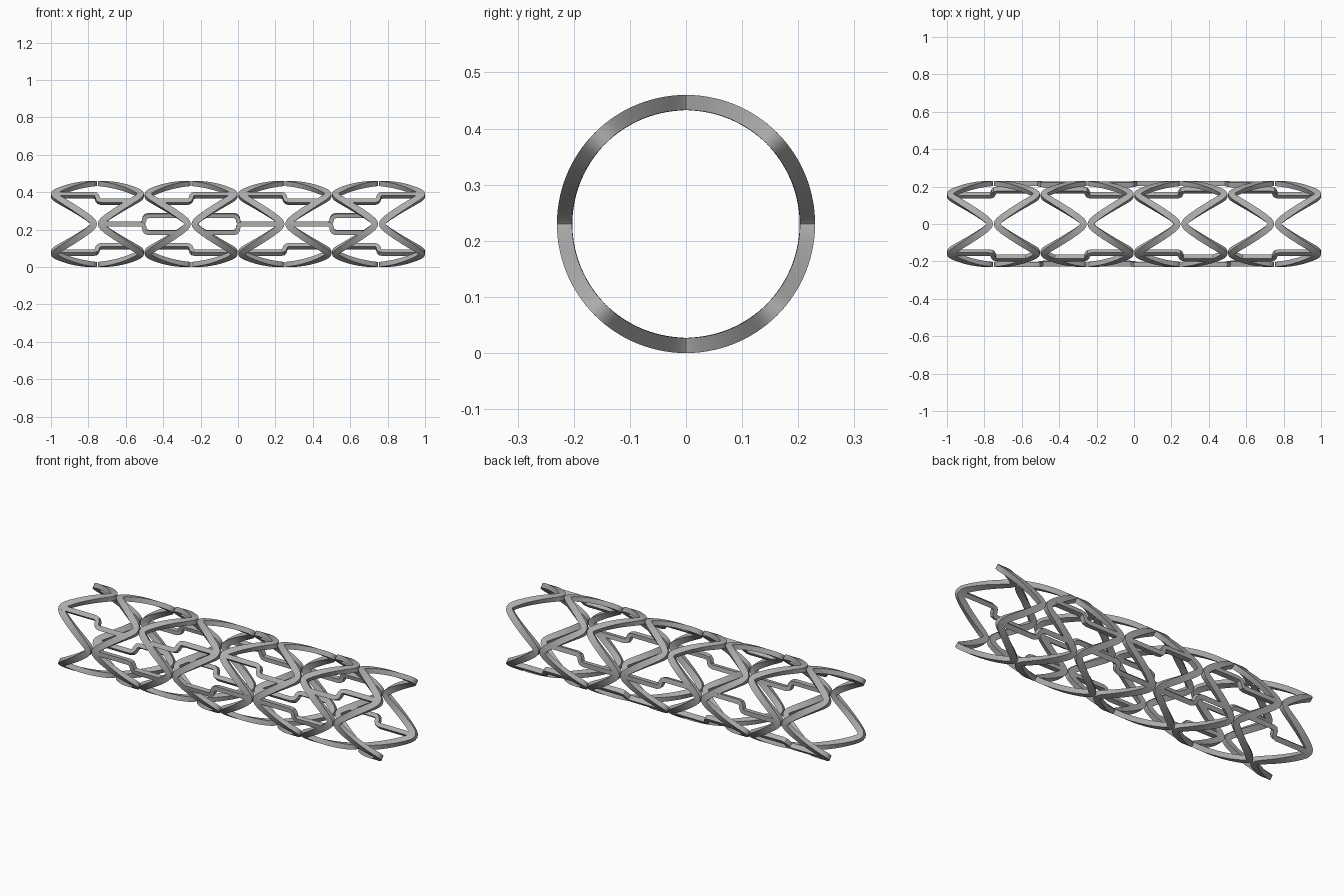
import bpy, bmesh, math

if "Cube" in bpy.data.objects:
    bpy.data.objects.remove(bpy.data.objects["Cube"], do_unlink=True)

R_OUT, R_IN = 0.23, 0.203
R_MID = (R_OUT + R_IN) / 2
AMP, WAVE_W, LINK_W = 0.106, 0.034, 0.024
SHARP = 0.94
JOG = 0.045          # sideways step of a link along the tube surface
RINGS = 8
PITCH = 0.2506

metal = bpy.data.materials.new("brushed grey metal")
metal.use_nodes = True
grey = (0.42, 0.42, 0.42, 1)
metal.diffuse_color = grey
metal.node_tree.nodes["Principled BSDF"].inputs["Base Color"].default_value = grey


def wave_x(k, phi):
    """Axial position of wave ring k at angle phi (0 = front, rising to the top)."""
    sign = 1 if k % 2 == 0 else -1
    center = (k - (RINGS - 1) / 2) * PITCH
    return center + sign * AMP * math.asin(SHARP * math.cos(4 * phi)) / math.asin(SHARP)


def wrap(x, s, r):
    """Place flat coordinates (x, arc length s) on the tube at radius r."""
    a = s / R_MID
    return (x, -r * math.cos(a), R_OUT + r * math.sin(a))


def strut(name, path, width, closed):
    """Rectangular bar that follows a path on the tube wall."""
    bm = bmesh.new()
    n = len(path)
    turn = 2 * math.pi * R_MID
    sections = []
    for i, (x, s) in enumerate(path):
        px, ps = path[i - 1] if (i or closed) else path[0]
        nx, ns = path[(i + 1) % n] if (closed or i < n - 1) else path[-1]
        if closed and i == 0:
            ps -= turn
        if closed and i == n - 1:
            ns += turn
        dx, ds = nx - px, ns - ps
        length = math.hypot(dx, ds)
        ox, os = -ds / length * width / 2, dx / length * width / 2
        corners = [(1, R_OUT), (-1, R_OUT), (-1, R_IN), (1, R_IN)]
        sections.append([bm.verts.new(wrap(x + e * ox, s + e * os, r)) for e, r in corners])
    for i in range(n if closed else n - 1):
        a, b = sections[i], sections[(i + 1) % n]
        for j in range(4):
            k = (j + 1) % 4
            bm.faces.new((a[j], a[k], b[k], b[j]))
    if not closed:
        bm.faces.new(sections[0])
        bm.faces.new(sections[-1][::-1])
    bmesh.ops.recalc_face_normals(bm, faces=bm.faces)
    mesh = bpy.data.meshes.new(name)
    bm.to_mesh(mesh)
    bm.free()
    mesh.materials.append(metal)
    obj = bpy.data.objects.new(name, mesh)
    bpy.context.collection.objects.link(obj)
    return obj


parts = []

# Wave rings
STEPS = 192
for k in range(RINGS):
    angles = [2 * math.pi * i / STEPS for i in range(STEPS)]
    path = [(wave_x(k, a), a * R_MID) for a in angles]
    parts.append(strut(f"wave_ring_{k + 1}", path, WAVE_W, True))

# Jogged links: two on opposite sides between each pair of rings
for g in range(RINGS - 1):
    base_left = g % 4 < 2
    start = math.pi / 4 if g % 2 == 0 else 0
    mid = (g + 1 - RINGS / 2) * PITCH
    for side, phi in (("front", start), ("back", start + math.pi)):
        shifted = phi - JOG / R_MID
        k_base, k_end = (g, g + 1) if base_left else (g + 1, g)
        d = 1 if base_left else -1
        s = phi * R_MID
        path = [(wave_x(k_base, phi), s),
                (mid - d * 0.022, s),
                (mid - d * 0.008, s - JOG * 0.1),
                (mid - d * 0.002, s - JOG * 0.3),
                (mid + d * 0.002, s - JOG * 0.7),
                (mid + d * 0.008, s - JOG * 0.9),
                (mid + d * 0.022, s - JOG),
                (wave_x(k_end, shifted), s - JOG)]
        parts.append(strut(f"{side}_link_{g + 1}", path, LINK_W, False))

# Smooth the curved walls, keep the bar edges crisp
for obj in bpy.context.selected_objects:
    obj.select_set(False)
for obj in parts:
    obj.select_set(True)
bpy.context.view_layer.objects.active = parts[0]
bpy.ops.object.shade_smooth_by_angle(angle=math.radians(35))
